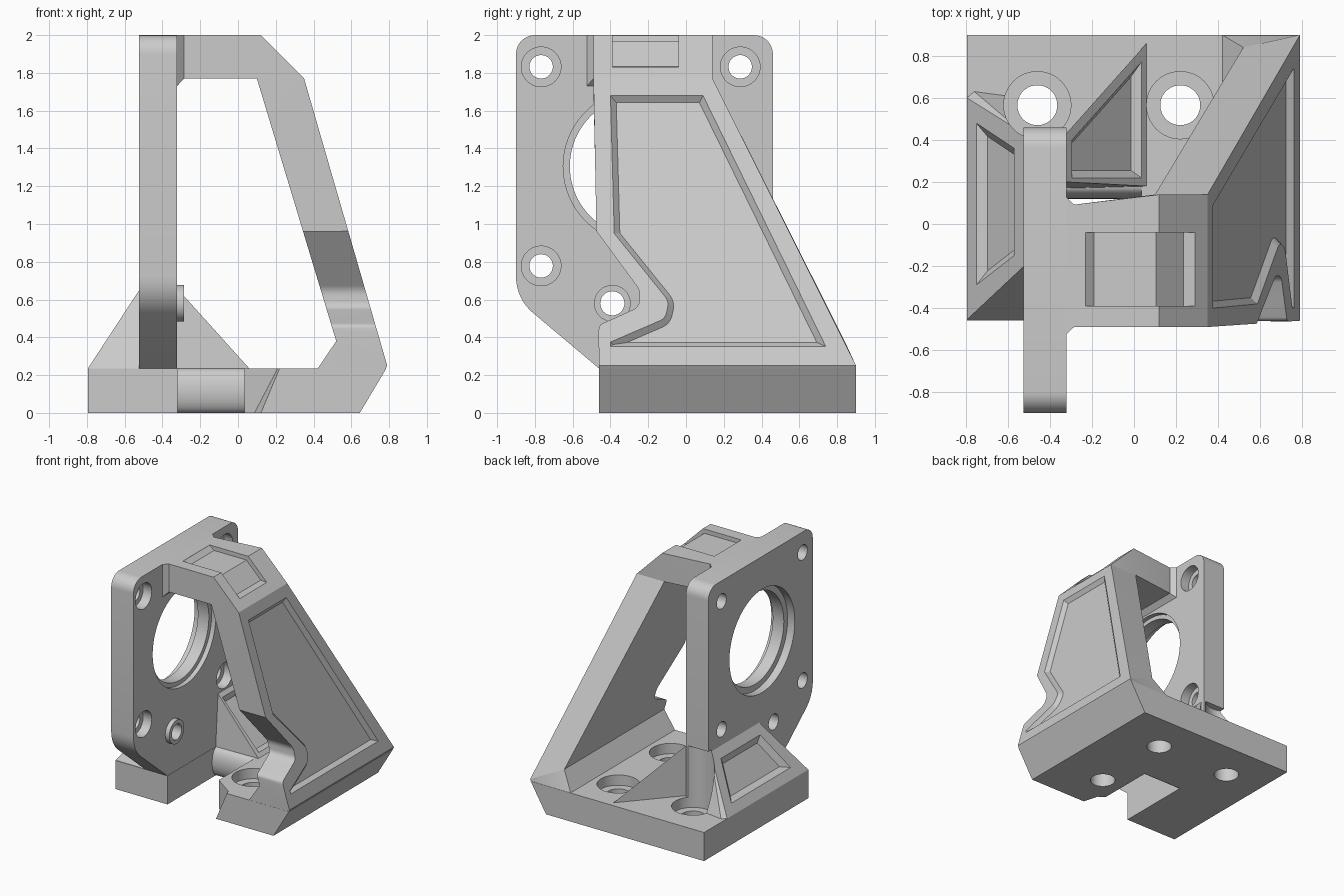
import bpy, bmesh, math
from mathutils import Vector, Matrix

if "Cube" in bpy.data.objects:
    bpy.data.objects.remove(bpy.data.objects["Cube"])


def finish(bm, name):
    bmesh.ops.recalc_face_normals(bm, faces=bm.faces[:])
    me = bpy.data.meshes.new(name)
    bm.to_mesh(me)
    bm.free()
    ob = bpy.data.objects.new(name, me)
    bpy.context.collection.objects.link(ob)
    return ob


def fillet(pts, steps=8):
    """Round polygon corners given as (u, v, radius)."""
    out = []
    for i, p in enumerate(pts):
        c = Vector(p[:2])
        if len(p) < 3:
            out.append(c)
            continue
        a = (Vector(pts[i - 1][:2]) - c).normalized()
        b = (Vector(pts[(i + 1) % len(pts)][:2]) - c).normalized()
        half = a.angle(b) / 2
        mid = c + (a + b).normalized() * p[2] / math.sin(half)
        t = p[2] / math.tan(half)
        s, e = c + a * t - mid, c + b * t - mid
        sweep = s.angle(e)
        for k in range(steps + 1):
            f = k / steps
            out.append(mid + (s * math.sin((1 - f) * sweep) + e * math.sin(f * sweep)) / math.sin(sweep))
    return out


def prism(name, pts, axis, lo, hi):
    put = {'x': lambda u, v, w: (w, u, v), 'y': lambda u, v, w: (u, w, v), 'z': lambda u, v, w: (u, v, w)}[axis]
    bm = bmesh.new()
    f = bm.faces.new([bm.verts.new(put(u, v, lo)) for u, v in fillet(pts)])
    ex = bmesh.ops.extrude_face_region(bm, geom=[f])['geom']
    bmesh.ops.translate(bm, vec=put(0, 0, hi - lo), verts=[g for g in ex if isinstance(g, bmesh.types.BMVert)])
    return finish(bm, name)


def rod(name, axis, u, v, r, lo, hi, n=48):
    return prism(name, [(u + r * math.cos(i * math.tau / n), v + r * math.sin(i * math.tau / n))
                        for i in range(n)], axis, lo, hi)


def hull(name, pts):
    bm = bmesh.new()
    vs = [bm.verts.new(p) for p in pts]
    res = bmesh.ops.convex_hull(bm, input=vs)
    bmesh.ops.delete(bm, geom=list({g for g in res['geom_interior'] if isinstance(g, bmesh.types.BMVert)}), context='VERTS')
    bmesh.ops.dissolve_limit(bm, angle_limit=0.01, verts=bm.verts[:], edges=bm.edges[:])
    return finish(bm, name)


def loft(name, stations):
    """Stations: (outer x,z), (inner x,z), front y, (back y outer, inner)."""
    bm = bmesh.new()
    rings = [[bm.verts.new(c) for c in ((o[0], yf, o[1]), (o[0], yb[0], o[1]), (i[0], yb[1], i[1]), (i[0], yf, i[1]))]
             for o, i, yf, yb in stations]
    for a, b in zip(rings, rings[1:]):
        for k in range(4):
            bm.faces.new((a[k], a[(k + 1) % 4], b[(k + 1) % 4], b[k]))
    bm.faces.new(rings[0])
    bm.faces.new(rings[-1])
    bmesh.ops.triangulate(bm, faces=bm.faces[:])
    return finish(bm, name)


def recess(pts, width, depth, outward):
    """Cutter for a sunken panel with sloping sides."""
    bm = bmesh.new()
    f = bm.faces.new([bm.verts.new(p) for p in pts])
    f.normal_update()
    if f.normal.dot(Vector(outward)) < 0:
        f.normal_flip()
    n = f.normal.copy()
    bmesh.ops.inset_region(bm, faces=[f], thickness=width, use_even_offset=True, use_boundary=True)
    for v in f.verts:
        v.co -= n * depth
    rim = [e for e in bm.edges if e.is_boundary]
    ex = bmesh.ops.extrude_edge_only(bm, edges=rim)['geom']
    bmesh.ops.translate(bm, vec=n * 0.04, verts=[g for g in ex if isinstance(g, bmesh.types.BMVert)])
    bmesh.ops.holes_fill(bm, edges=[e for e in bm.edges if e.is_boundary], sides=0)
    return finish(bm, "panel_cutter")


def cut(ob, *cutters):
    for c in cutters:
        m = ob.modifiers.new("cut", 'BOOLEAN')
        m.operation, m.solver, m.object = 'DIFFERENCE', 'EXACT', c
        bpy.context.view_layer.objects.active = ob
        bpy.ops.object.modifier_apply(modifier=m.name)
        bpy.data.objects.remove(c, do_unlink=True)


T = 0.235   # base thickness

# Base with chamfered right side, front slot and three counterbored holes
base = prism("base", [(-0.795, 0), (0.645, 0), (0.785, T), (-0.795, T)], 'y', -0.46, 0.9)
cut(base, prism("slot", [(-0.32, -0.6), (0.035, -0.6), (0.035, 0.18), (-0.32, 0.18)], 'z', -0.1, 0.4),
    hull("slot_chamfer", [(x, y, z) for z, w in ((-0.1, 0.08), (0.335, 0.262))
                          for x, y in ((0, -0.3), (0.035, -0.3), (w, -0.461), (w, -0.6), (0, -0.6))]))
HOLES = [(-0.46, 0.565), (0.22, 0.565), (0.22, -0.115)]
for x, y in HOLES:
    cut(base, rod("hole", 'z', x, y, 0.095, -0.1, 0.4), rod("bore", 'z', x, y, 0.16, 0.15, 0.4))

# Rounded back wall of the slot
prism("slot_round", [(0.18 + 0.06 * math.cos(math.pi * (0.5 + k / 16)), T / 2 + T / 2 * math.sin(math.pi * (0.5 + k / 16)))
                     for k in range(17)], 'x', -0.32, 0.035)

# Upright mounting plate
plate = prism("mount_plate", [(-0.9, 2, 0.1), (0.46, 2, 0.1), (0.46, T), (-0.46, T), (-0.9, 0.605, 0.25)],
              'x', -0.525, -0.322)
CY, CZ = -0.24, 1.305
cut(plate, rod("bore", 'x', CY, CZ, 0.375, -0.8, 0, 96), rod("bore", 'x', CY, CZ, 0.425, -0.8, -0.46, 96),
    rod("bore", 'x', CY, CZ, 0.41, -0.36, 0, 96))
for sy in (-1, 1):
    for sz in (-1, 1):
        y, z = CY + sy * 0.527, CZ + sz * 0.527
        cut(plate, rod("hole", 'x', y, z, 0.062, -0.8, 0), rod("bore", 'x', y, z, 0.105, -0.40, 0))
cut(plate, rod("hole", 'x', -0.39, 0.58, 0.064, -0.8, 0), rod("clearance", 'z', *HOLES[0], 0.16, 0.1, 0.66))

# Small raised boss on the plate
boss = rod("boss", 'x', -0.39, 0.58, 0.097, -0.325, -0.285)
cut(boss, rod("hole", 'x', -0.39, 0.58, 0.064, -0.8, 0))

# Top bridge and slanted leg
leg = loft("bridge_leg", [
    ((-0.323, 2), (-0.323, 1.73), -0.525, (0.13, 0.13)),
    ((-0.285, 2), (-0.285, 1.77), -0.49, (0.092, 0.092)),
    ((0.12, 2), (0.1, 1.77), -0.49, (0.14, 0.14)),
    ((0.35, 1.77), (0.118, 1.71), -0.49, (0.14, 0.17)),
    ((0.79, 0.25), (0.52, 0.38), -0.46, (0.9, 0.84)),
    ((0.78, T - 0.003), (0.42, T - 0.003), -0.459, (0.899, 0.899))])
cut(leg, prism("leg_notch", [(-0.7, 1.27), (-0.245, 0.65, 0.08), (-0.25, 0.56, 0.05), (-0.46, 0.465, 0.03),
                             (-0.465, 0.40), (-0.7, 0.40)], 'x', 0.25, 1.0))

# Sunken panel on the leg
panel = fillet([(-0.40, 1.68), (0.09, 1.68), (0.74, 0.352), (-0.40, 0.352), (-0.40, 0.375),
                (-0.11, 0.50, 0.06), (-0.09, 0.59, 0.07), (-0.38, 0.95)], 5)
cut(leg, recess([(0.35 + (1.77 - z) * 0.44 / 1.52, y, z) for y, z in panel], 0.03, 0.03, (1, 0, 0.3)))

# Sunken panel folding over the top of the bridge
cut(leg, loft("top_panel", [
    ((-0.23, 2.05), (-0.23, 1.999), -0.39, (-0.04, -0.04)),
    ((-0.19, 2.05), (-0.19, 1.965), -0.39, (-0.04, -0.04)),
    ((0.15, 2.05), (0.105, 1.965), -0.39, (-0.04, -0.04)),
    ((0.30, 1.90), (0.235, 1.835), -0.39, (-0.04, -0.04)),
    ((0.34, 1.87), (0.291, 1.83), -0.39, (-0.04, -0.04))]))

# Outer gusset
outer = hull("outer_gusset", [(-0.795, -0.455, T), (-0.53, -0.455, T), (-0.523, -0.2, 0.65), (-0.523, 0.43, 0.65),
                              (-0.523, 0.45, T), (-0.61, 0.61, T), (-0.76, 0.63, T), (-0.795, 0.60, T),
                              (-0.523, -0.455, T)])
so = (0.65 - T) / 0.272
cut(outer, rod("clearance", 'z', *HOLES[0], 0.16, 0.1, 0.8),
    recess([(x, y, T + (x + 0.795) * so) for x, y in ((-0.75, -0.29), (-0.57, -0.15), (-0.57, 0.36), (-0.75, 0.48))],
           0.045, 0.035, (-1, 0, 0.6)))

# Inner gusset
inner = hull("inner_gusset", [(x, y, z) for x, y, z in (
    (-0.323, 0.2, 0.66), (-0.323, 0.43, 0.66), (-0.323, 0.17, T), (-0.323, 0.43, T),
    (0.06, 0.18, T), (0.06, 0.86, T))])
si = (0.66 - T) / 0.383
cut(inner, rod("clearance", 'z', *HOLES[0], 0.16, 0.1, 0.8),
    recess([(x, y, 0.66 - (x + 0.323) * si) for x, y in ((-0.295, 0.40), (0.035, 0.77), (0.035, 0.22), (-0.295, 0.22))],
           0.035, 0.035, (1, 0, 0.9)))

# Smooth curved walls, keep edges crisp
for ob in bpy.context.scene.objects:
    ob.select_set(True)
bpy.context.view_layer.objects.active = base
bpy.ops.object.shade_smooth_by_angle(angle=math.radians(25))
